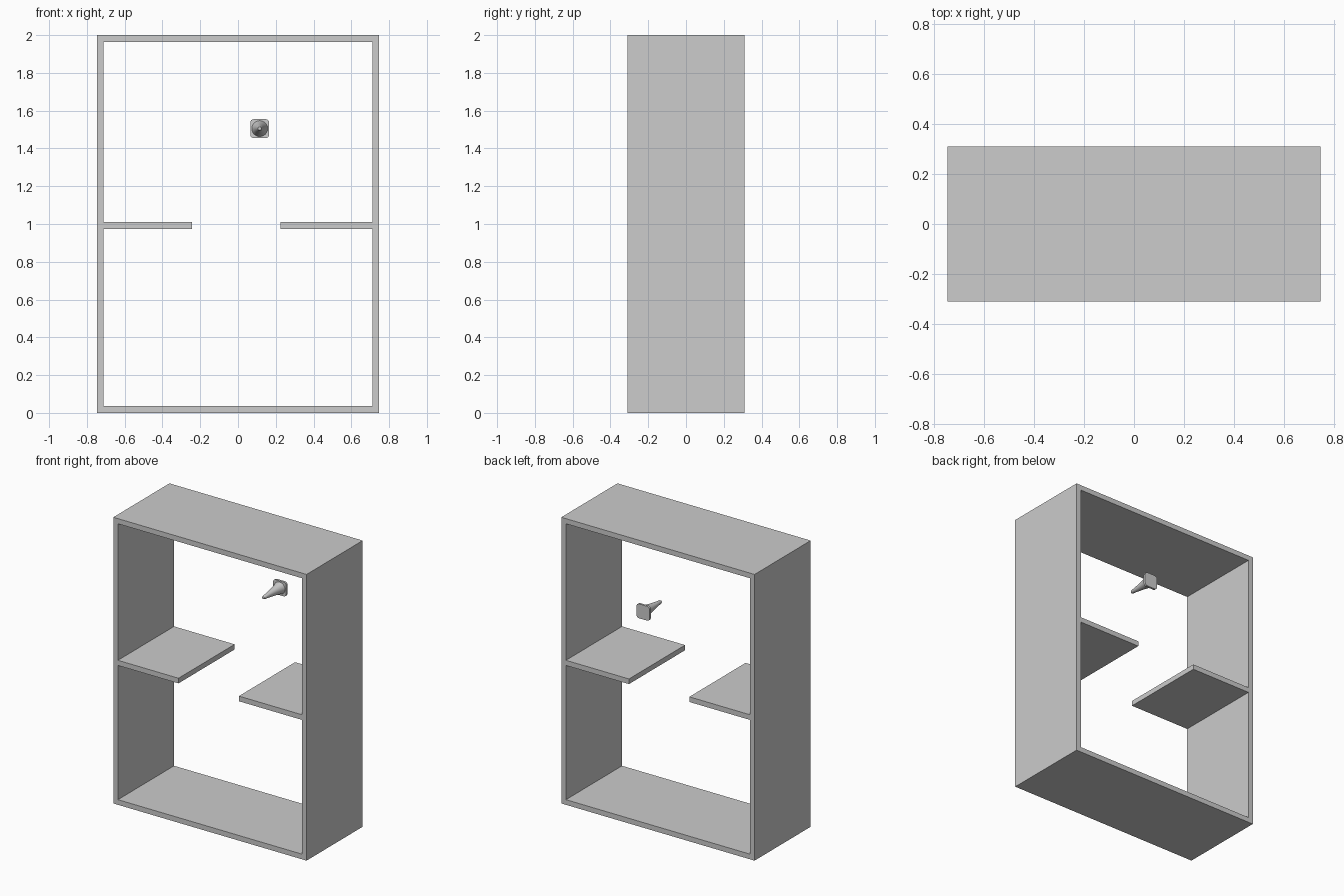
import bpy, bmesh, math
from mathutils import Matrix, Vector

if "Cube" in bpy.data.objects:
    bpy.data.objects.remove(bpy.data.objects["Cube"], do_unlink=True)

# Overall size
W, D, H, T = 0.747, 0.31, 2.0, 0.036      # half width, half depth, height, board thickness
SHELF_Z0, SHELF_Z1 = 0.974, 1.01

grey = bpy.data.materials.new("light grey")
grey.use_nodes = True
colour = (0.604, 0.604, 0.604, 1.0)
grey.diffuse_color = colour
grey.node_tree.nodes["Principled BSDF"].inputs["Base Color"].default_value = colour


def finish(name, bm):
    mesh = bpy.data.meshes.new(name)
    bmesh.ops.recalc_face_normals(bm, faces=bm.faces)
    bm.to_mesh(mesh)
    bm.free()
    mesh.materials.append(grey)
    obj = bpy.data.objects.new(name, mesh)
    bpy.context.collection.objects.link(obj)
    return obj


def box(name, lo, hi, corner=0.0):
    """Box between two corners; corner rounds the edges that run along y."""
    bm = bmesh.new()
    lo, hi = Vector(lo), Vector(hi)
    bmesh.ops.create_cube(bm, size=1, matrix=Matrix.Translation((lo + hi) / 2)
                          @ Matrix.Diagonal((*(hi - lo), 1)))
    if corner:
        edges = [e for e in bm.edges
                 if abs((e.verts[0].co - e.verts[1].co).normalized().y) > 0.9]
        bmesh.ops.bevel(bm, geom=edges, offset=corner, segments=4,
                        profile=0.5, affect='EDGES')
    return finish(name, bm)


# Outer frame, one closed ring pushed through the depth
bm = bmesh.new()
rings = []
for y in (-D, D):
    outer = [(-W, 0), (W, 0), (W, H), (-W, H)]
    inner = [(-W + T, T), (W - T, T), (W - T, H - T), (-W + T, H - T)]
    rings.append([[bm.verts.new((x, y, z)) for x, z in loop] for loop in (outer, inner)])
(fo, fi), (bo, bi) = rings
for a, b in ((fo, fi), (fi, bi), (bi, bo), (bo, fo)):
    for i in range(4):
        j = (i + 1) % 4
        bm.faces.new((a[i], a[j], b[j], b[i]))
finish("frame", bm)

# Two short shelves with a gap between them
box("right_shelf", (-W + T, -D, SHELF_Z0), (-0.243, D, SHELF_Z1))
box("left_shelf", (0.224, -D, SHELF_Z0), (W - T, D, SHELF_Z1))

# Peg: rounded back plate with a tapered spike pointing forward
PX, PZ = 0.115, 1.505
plate = box("peg_plate", (PX - 0.05, D - 0.015, PZ - 0.05),
            (PX + 0.05, D, PZ + 0.05), corner=0.018)

profile = [(0.042, 0.295), (0.038, 0.285), (0.026, 0.225), (0.017, 0.165),
           (0.012, 0.122), (0.009, 0.115), (0.0, 0.112)]   # radius, y
bm = bmesh.new()
verts = [bm.verts.new((PX + r, y, PZ)) for r, y in profile]
edges = [bm.edges.new(pair) for pair in zip(verts, verts[1:])]
bmesh.ops.spin(bm, geom=verts + edges, cent=(PX, 0, PZ), axis=(0, 1, 0),
               angle=math.tau, steps=32)
bmesh.ops.remove_doubles(bm, verts=bm.verts, dist=1e-5)
bmesh.ops.holes_fill(bm, edges=[e for e in bm.edges if e.is_boundary], sides=0)
spike = finish("peg_spike", bm)

# Smooth the round parts only
bpy.ops.object.select_all(action='DESELECT')
for obj in (plate, spike):
    obj.select_set(True)
bpy.context.view_layer.objects.active = spike
bpy.ops.object.shade_smooth_by_angle(angle=math.radians(35))
